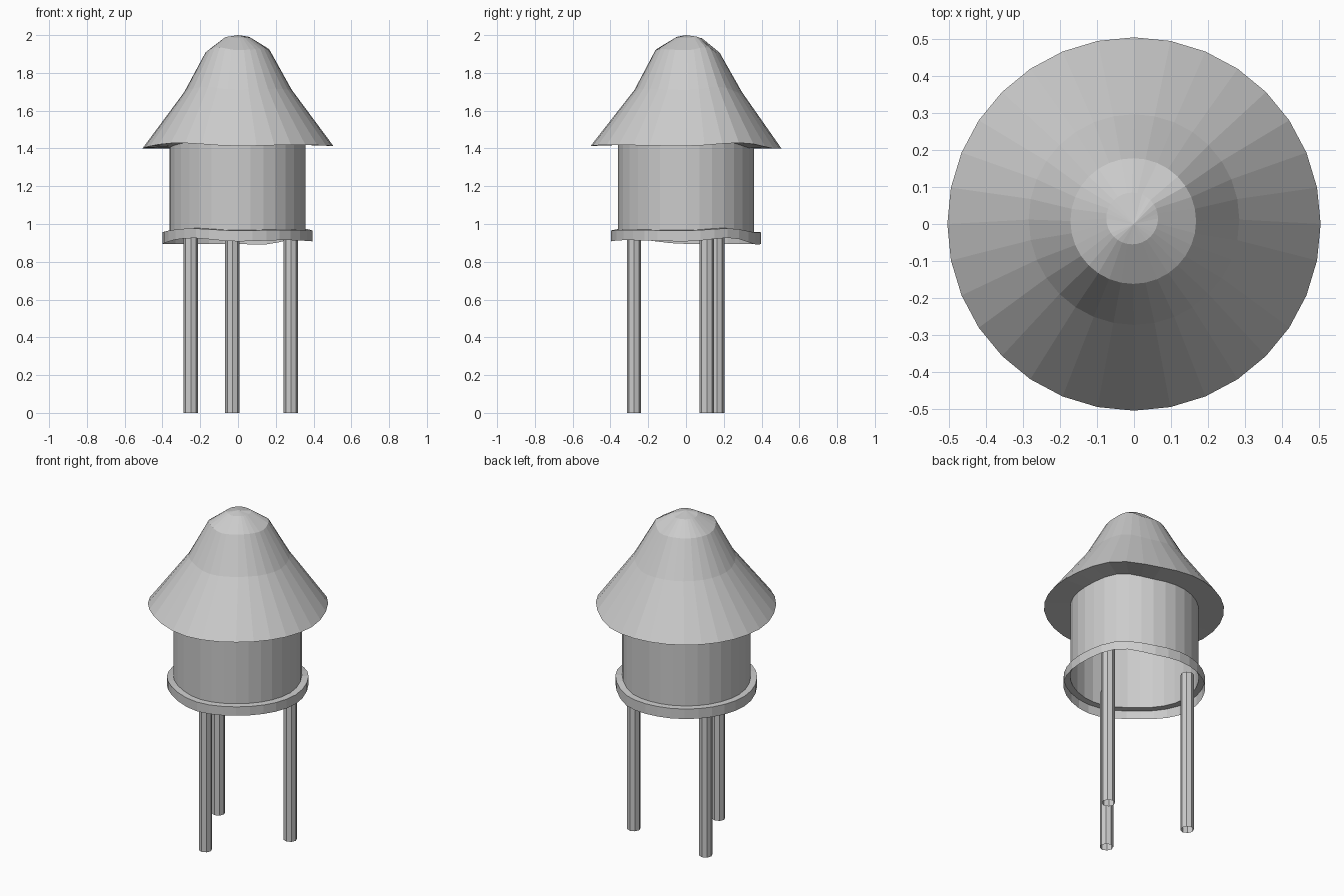
import bpy, bmesh, math

if "Cube" in bpy.data.objects:
    bpy.data.objects.remove(bpy.data.objects["Cube"])

SIDES = 32

# uneven hand-made edge: (angle in degrees, height offset)
WAVE = [(0, 0.0), (35, 0.017), (70, -0.015), (100, -0.012), (180, -0.012),
        (232, 0.016), (270, 0.0), (307, 0.006), (360, 0.0)]


def wave(deg):
    for (a0, v0), (a1, v1) in zip(WAVE, WAVE[1:]):
        if a0 <= deg <= a1:
            t = (deg - a0) / (a1 - a0)
            t = t * t * (3 - 2 * t)
            return v0 + (v1 - v0) * t
    return 0.0


def finish(bm, name):
    bmesh.ops.recalc_face_normals(bm, faces=bm.faces)
    mesh = bpy.data.meshes.new(name)
    bm.to_mesh(mesh)
    bm.free()
    obj = bpy.data.objects.new(name, mesh)
    bpy.context.collection.objects.link(obj)
    return obj


def lathe(name, rings, apex=None):
    """rings: (radius, z, centre x, centre y, wave strength), top to bottom"""
    bm = bmesh.new()
    rows = []
    for r, z, cx, cy, k in rings:
        row = []
        for i in range(SIDES):
            d = 360 * i / SIDES
            a = math.radians(d)
            row.append(bm.verts.new((cx + r * math.cos(a), cy + r * math.sin(a),
                                     z + k * wave(d))))
        rows.append(row)
    for a, b in zip(rows, rows[1:]):
        for i in range(SIDES):
            j = (i + 1) % SIDES
            bm.faces.new((a[i], b[i], b[j], a[j]))
    if apex:
        tip = bm.verts.new(apex)
        for i in range(SIDES):
            bm.faces.new((tip, rows[0][i], rows[0][(i + 1) % SIDES]))
    return finish(bm, name)


# roof with its flat underside running in to the wall
lathe("roof", [
    (0.07, 1.987, -0.005, 0.015, 0.3),
    (0.17, 1.92, -0.002, 0.008, 1.0),
    (0.285, 1.71, 0.0, 0.012, 1.0),
    (0.505, 1.413, 0.0, 0.0, 1.0),
    (0.36, 1.418, -0.003, 0.0, 1.0),
], apex=(0, 0, 2.0))

# open tube wall flaring out to a base lip, open underneath
lathe("wall_and_lip", [
    (0.36, 1.418, -0.003, 0.0, 1.0),
    (0.36, 0.967, -0.003, 0.0, 0.7),
    (0.397, 0.965, -0.002, 0.0, 0.7),
    (0.397, 0.908, -0.002, 0.0, 1.1),
])

# three hollow legs
for n, (x, y) in enumerate([(-0.03, -0.275), (0.28, 0.11), (-0.25, 0.165)]):
    bm = bmesh.new()
    bmesh.ops.create_cone(bm, cap_ends=False, segments=8,
                          radius1=0.038, radius2=0.038, depth=1.0)
    bmesh.ops.translate(bm, verts=bm.verts, vec=(x, y, 0.5))
    finish(bm, f"leg_{n + 1}")
